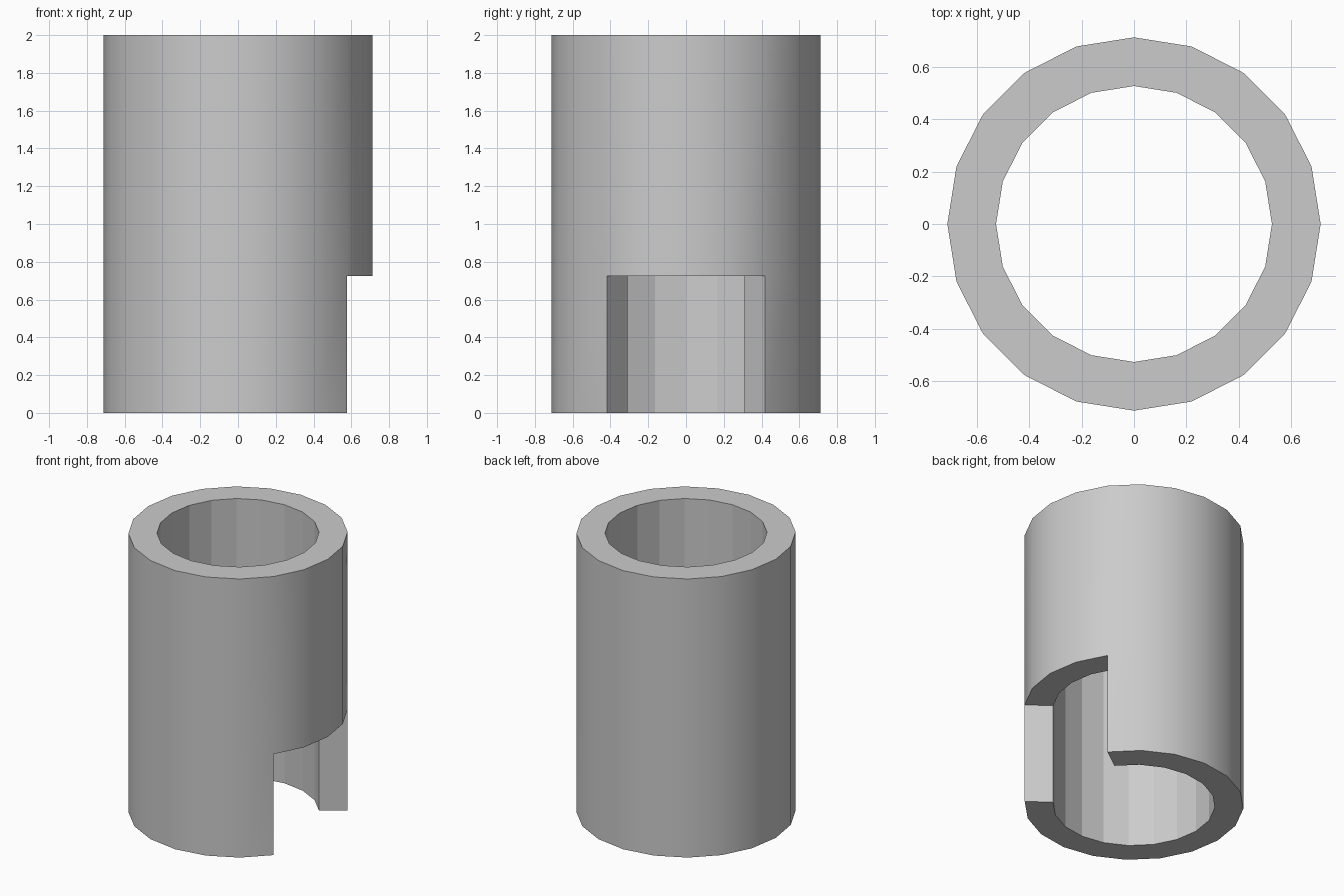
import bpy, bmesh
from math import cos, sin, tau

if "Cube" in bpy.data.objects:
    bpy.data.objects.remove(bpy.data.objects["Cube"])

SIDES, R_OUT, R_IN = 20, 0.713, 0.527
LEVELS = (0.0, 0.725, 2.0)
NOTCH = {0, 1, SIDES - 2, SIDES - 1}  # segments cut away at the bottom, facing +x

bm = bmesh.new()


def ring(radius, z):
    return [bm.verts.new((radius * cos(tau * i / SIDES), radius * sin(tau * i / SIDES), z))
            for i in range(SIDES)]


outer = [ring(R_OUT, z) for z in LEVELS]
inner = [ring(R_IN, z) for z in LEVELS]

for i in range(SIDES):
    j = (i + 1) % SIDES
    low = 1 if i in NOTCH else 0
    # outer and inner walls
    for k in range(low, 2):
        face = bm.faces.new((outer[k][i], outer[k][j], outer[k + 1][j], outer[k + 1][i]))
        face.smooth = True
        bm.faces.new((inner[k][j], inner[k][i], inner[k + 1][i], inner[k + 1][j]))
    # top rim, and bottom rim or notch ceiling
    bm.faces.new((outer[2][i], outer[2][j], inner[2][j], inner[2][i]))
    bm.faces.new((outer[low][j], outer[low][i], inner[low][i], inner[low][j]))

# radial side walls of the notch
for i in (2, SIDES - 2):
    bm.faces.new((outer[0][i], outer[1][i], inner[1][i], inner[0][i]))

# drop the bottom vertices inside the notch opening
bmesh.ops.delete(bm, geom=[v for v in bm.verts if not v.link_faces], context='VERTS')
bmesh.ops.recalc_face_normals(bm, faces=bm.faces)

mesh = bpy.data.meshes.new("notched_tube")
bm.to_mesh(mesh)
bm.free()
bpy.context.collection.objects.link(bpy.data.objects.new("notched_tube", mesh))
